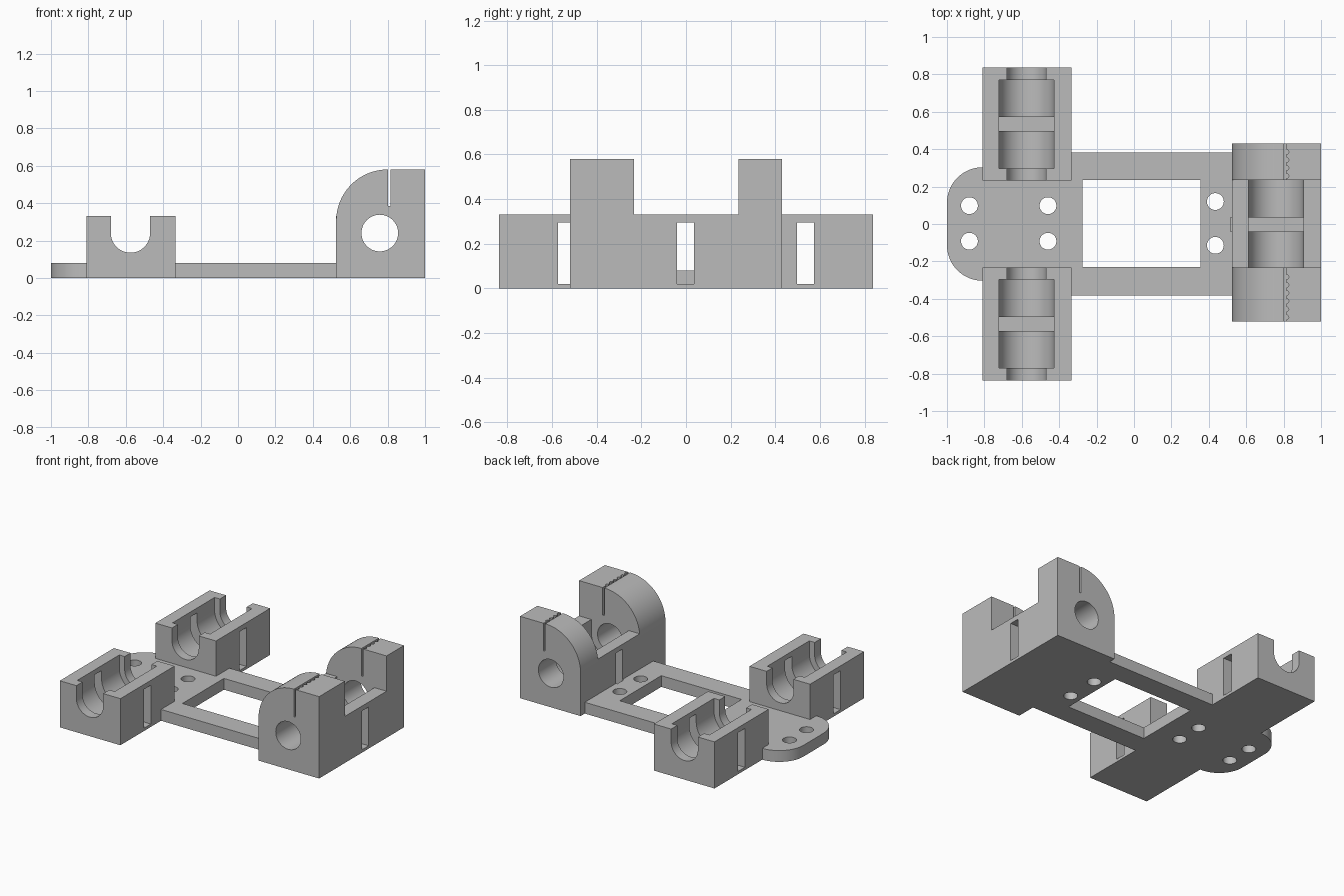
import bpy, bmesh
from math import sin, cos, pi, radians
from mathutils import Vector

old = bpy.data.objects.get("Cube")
if old:
    bpy.data.objects.remove(old, do_unlink=True)

grey = bpy.data.materials.new("plain_grey")
grey.use_nodes = True
colour = (0.5, 0.5, 0.5, 1)
grey.diffuse_color = colour
grey.node_tree.nodes["Principled BSDF"].inputs["Base Color"].default_value = colour


def arc(cx, cy, r, start, end, steps=32):
    angles = [radians(start + (end - start) * i / steps) for i in range(steps + 1)]
    return [(cx + r * cos(a), cy + r * sin(a)) for a in angles]


def circle(cx, cy, r):
    return arc(cx, cy, r, 0, 360, 48)[:-1]


def rect(x0, x1, y0, y1):
    return [(x0, y0), (x1, y0), (x1, y1), (x0, y1)]


def u_shape(cx, cz, r, top):
    return arc(cx, cz, r, 180, 360) + [(cx + r, top), (cx - r, top)]


def prism(name, outline, axis, lo, hi):
    """Extrude an outline along z (given as x, y) or along y (given as x, z)."""
    along_z = axis == "z"
    bm = bmesh.new()
    verts = [bm.verts.new((a, b, lo) if along_z else (a, lo, b)) for a, b in outline]
    face = bm.faces.new(verts)
    new = bmesh.ops.extrude_face_region(bm, geom=[face])["geom"]
    step = Vector((0, 0, hi - lo)) if along_z else Vector((0, hi - lo, 0))
    bmesh.ops.translate(bm, vec=step, verts=[v for v in new if isinstance(v, bmesh.types.BMVert)])
    bmesh.ops.recalc_face_normals(bm, faces=bm.faces)
    mesh = bpy.data.meshes.new(name)
    bm.to_mesh(mesh)
    bm.free()
    mesh.materials.append(grey)
    obj = bpy.data.objects.new(name, mesh)
    bpy.context.collection.objects.link(obj)
    return obj


def carve(obj, cutters):
    for cutter in cutters:
        cutter.hide_render = True
        mod = obj.modifiers.new("cut", "BOOLEAN")
        mod.operation, mod.solver, mod.object = "DIFFERENCE", "EXACT", cutter
    bpy.context.view_layer.update()
    graph = bpy.context.evaluated_depsgraph_get()
    mesh = bpy.data.meshes.new_from_object(obj.evaluated_get(graph))
    obj.modifiers.clear()
    obj.data = mesh
    for cutter in cutters:
        bpy.data.objects.remove(cutter, do_unlink=True)
    parts.append(obj)


parts = []
BORE_Z, BEARING_R, BLOCK_H = 0.24, 0.147, 0.33
BLOCK_X0, BLOCK_X1, BLOCK_Y = -0.81, -0.335, 0.232
CLAMP_X0, CLAMP_X1 = 0.525, 1.0

# Base plate with rounded tongue, window and screw holes
half = [(CLAMP_X0, 0.383), (BLOCK_X1, 0.383), (BLOCK_X1, BLOCK_Y), (BLOCK_X0, BLOCK_Y)]
half += arc(BLOCK_X0, 0.113, 0.19, 90, 180, 20)
outline = half + [(x, -y) for x, y in reversed(half)]
plate = prism("base_plate", outline, "z", 0, 0.08)
cuts = [prism("window", rect(-0.275, 0.355, -0.23, 0.235), "z", -0.1, 0.2),
        prism("tie_notch", rect(0.515, 0.6, 0.02, 0.2), "y", -0.04, 0.035)]
for x, y in ((-0.88, 0.095), (-0.46, 0.095), (0.435, 0.117)):
    for side in (1, -1):
        cuts.append(prism("screw_hole", circle(x, side * y + 0.003, 0.045), "z", -0.1, 0.2))
carve(plate, cuts)

# Two open bearing blocks with cable tie slots
for name, side in (("bearing_block_back", 1), ("bearing_block_front", -1)):
    def span(a, b):
        return sorted((side * a, side * b))
    cx = -0.575
    block = prism(name, rect(BLOCK_X0, BLOCK_X1, 0, BLOCK_H), "y", *span(BLOCK_Y, 0.838))
    carve(block, [
        prism("rod_channel", u_shape(cx, BORE_Z, 0.105, 0.5), "y", *span(0.1, 1)),
        prism("bearing_pocket", u_shape(cx, BORE_Z, BEARING_R, 0.5), "y", *span(0.298, 0.769)),
        prism("tie_slot", rect(-1, -0.2, 0.02, 0.295), "y", *span(0.497, 0.573)),
        prism("tie_opening", rect(cx - BEARING_R, cx + BEARING_R, 0.02, 0.5), "y", *span(0.497, 0.573)),
    ])

# Low bearing saddle between the belt clamps
CLAMP_CX = 0.758
saddle = prism("bearing_saddle", rect(CLAMP_X0, CLAMP_X1, 0, BLOCK_H), "y", -0.232, 0.235)
carve(saddle, [
    prism("bearing_pocket", u_shape(CLAMP_CX, BORE_Z, BEARING_R, 0.5), "y", -0.4, 0.4),
    prism("tie_slot", rect(0.4, 1.2, 0.02, 0.295), "y", -0.04, 0.035),
    prism("tie_opening", rect(CLAMP_CX - BEARING_R, CLAMP_CX + BEARING_R, 0.02, 0.5), "y", -0.04, 0.035),
])

# Tall belt clamps with a rod hole and a toothed belt slit
profile = [(CLAMP_X1, 0), (CLAMP_X1, 0.58)] + arc(0.8, 0.305, 0.275, 90, 180) + [(CLAMP_X0, 0)]
PITCH, TOOTH = 0.043, 0.012
for name, lo, hi in (("belt_clamp_front", -0.52, -0.232), ("belt_clamp_back", 0.235, 0.43)):
    clamp = prism(name, profile, "y", lo, hi)
    slit = [(0.803, hi + 0.1), (0.803, lo - 0.1), (0.816, lo - 0.1)]
    y = lo + PITCH / 2
    while y < hi - TOOTH:
        slit += arc(0.816, y, TOOTH, -90, 90, 6)
        y += PITCH
    slit.append((0.816, hi + 0.1))
    carve(clamp, [
        prism("rod_hole", circle(CLAMP_CX, BORE_Z, 0.098), "y", lo - 0.1, hi + 0.1),
        prism("belt_slit", slit, "z", 0.385, 0.8),
    ])

# Smooth the round surfaces, keep edges sharp
bpy.ops.object.select_all(action="DESELECT")
for part in parts:
    part.select_set(True)
bpy.context.view_layer.objects.active = parts[0]
bpy.ops.object.shade_smooth_by_angle(angle=radians(30))
